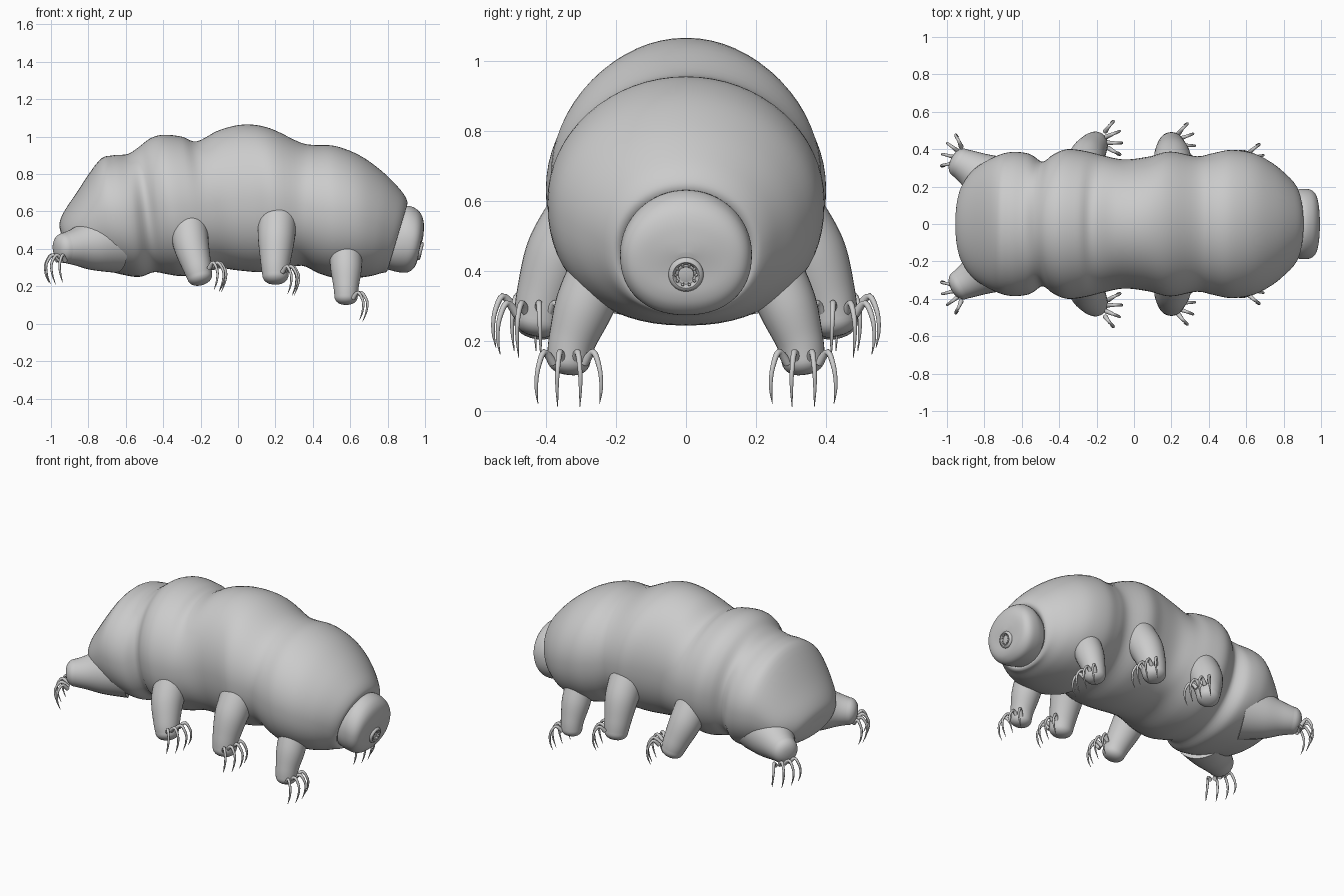
import bpy, bmesh, math
from mathutils import Vector

if "Cube" in bpy.data.objects:
    bpy.data.objects.remove(bpy.data.objects["Cube"])


def catmull(points, steps):
    """Smoothly resample a list of equal-length number tuples."""
    out = []
    n = len(points)
    for i in range(n - 1):
        a, b, c, d = (points[max(0, min(n - 1, j))] for j in (i - 1, i, i + 1, i + 2))
        for s in range(steps):
            t = s / steps
            out.append([0.5 * (2 * q + (r - p) * t + (2 * p - 5 * q + 4 * r - u) * t * t
                               + (3 * q - p - 3 * r + u) * t ** 3)
                        for p, q, r, u in zip(a, b, c, d)])
    out.append(list(points[-1]))
    return out


def loft(bm, rings):
    """Skin a list of rings and close both ends."""
    loops = [[bm.verts.new(p) for p in ring] for ring in rings]
    n = len(loops[0])
    for a, b in zip(loops, loops[1:]):
        for i in range(n):
            j = (i + 1) % n
            bm.faces.new((a[i], a[j], b[j], b[i]))
    bm.faces.new(loops[0][::-1])
    bm.faces.new(loops[-1])


def tube_rings(path, sides):
    """Round rings across a path of (x, y, z, radius)."""
    pts = [Vector(p[:3]) for p in path]
    rings = []
    for i, p in enumerate(path):
        d = (pts[min(i + 1, len(pts) - 1)] - pts[max(i - 1, 0)]).normalized()
        ref = Vector((0, 1, 0)) if abs(d.y) < 0.8 else Vector((1, 0, 0))
        u = d.cross(ref).normalized()
        v = d.cross(u)
        rings.append([pts[i] + p[3] * (u * math.cos(a) + v * math.sin(a))
                      for a in (2 * math.pi * k / sides for k in range(sides))])
    return rings


def finish(name, bm, mirror=False, angle=60):
    bmesh.ops.recalc_face_normals(bm, faces=bm.faces)
    mesh = bpy.data.meshes.new(name)
    bm.to_mesh(mesh)
    bm.free()
    ob = bpy.data.objects.new(name, mesh)
    bpy.context.collection.objects.link(ob)
    if mirror:
        ob.modifiers.new("Mirror", 'MIRROR').use_axis = (False, True, False)
    bpy.ops.object.select_all(action='DESELECT')
    ob.select_set(True)
    bpy.context.view_layer.objects.active = ob
    bpy.ops.object.shade_smooth_by_angle(angle=math.radians(angle))
    return ob


def body_part(name, stations, steps):
    """Loft oval sections given as (top x, top z, bottom x, bottom z, half width)."""
    rings = []
    for xt, zt, xb, zb, w in catmull(stations, steps):
        ring = []
        for k in range(64):
            a = 2 * math.pi * k / 64
            c, s = math.cos(a), math.sin(a)
            e = 1.0 if s > 0 else 0.9          # belly slightly squarer than the back
            t = 0.5 + 0.5 * math.copysign(abs(s) ** e, s)
            ring.append((xb + (xt - xb) * t, w * math.copysign(abs(c) ** e, c), zb + (zt - zb) * t))
        rings.append(ring)
    bm = bmesh.new()
    loft(bm, rings)
    return finish(name, bm)


# Segmented body, tail to neck rim
body_part("body", [
    (-.945, .48, -.935, .44, .04), (-.955, .53, -.91, .38, .15), (-.935, .59, -.87, .345, .23),
    (-.87, .69, -.81, .315, .305), (-.745, .87, -.72, .29, .365), (-.67, .90, -.63, .265, .385),
    (-.59, .907, -.53, .25, .375), (-.53, .945, -.45, .275, .333), (-.47, .99, -.38, .265, .375),
    (-.40, 1.01, -.31, .255, .40), (-.30, 1.0, -.22, .265, .39), (-.22, .975, -.10, .295, .365),
    (-.10, 1.035, 0, .285, .345), (.035, 1.065, .12, .275, .36), (.17, 1.045, .22, .285, .387),
    (.33, .97, .34, .31, .362), (.41, .955, .43, .27, .378), (.52, .95, .52, .245, .396),
    (.65, .90, .63, .245, .378), (.77, .815, .71, .255, .325), (.865, .72, .765, .27, .26),
    (.903, .66, .79, .275, .22), (.90, .625, .80, .29, .195), (.87, .60, .79, .31, .17)], 5)

# Blunt snout seated in the neck rim
body_part("snout", [
    (.86, .61, .80, .29, .17), (.91, .63, .855, .276, .186), (.955, .612, .905, .274, .187),
    (.982, .58, .938, .295, .172), (.993, .54, .957, .33, .14), (.993, .49, .967, .38, .08),
    (.988, .45, .976, .42, .02)], 5)

# Mouth: turned ring with a sunken centre and a circle of small teeth
bm = bmesh.new()
profile = [(.05, -.03), (.05, .006), (.046, .014), (.038, .016), (.031, .01),
           (.028, -.004), (.024, -.004), (.022, .006), (.012, .008), (.002, .008)]
loft(bm, [[(h, r * math.cos(a), r * math.sin(a)) for a in (2 * math.pi * k / 40 for k in range(40))]
          for r, h in profile])
for k in range(10):
    a = 2 * math.pi * k / 10
    c, s = math.cos(a), math.sin(a)
    loft(bm, tube_rings([(.004, .034 * c, .034 * s, .005), (.014, .029 * c, .029 * s, .004),
                         (.014, .023 * c, .023 * s, .001)], 8))
mouth = finish("mouth", bm, angle=50)
mouth.location = (.968, 0, .39)
mouth.rotation_euler = (0, math.radians(14), 0)


def leg(name, path):
    """Tapering limb ending in a rounded foot."""
    pts = catmull(path, 6)
    end, r = Vector(pts[-1][:3]), pts[-1][3]
    d = (end - Vector(pts[-2][:3])).normalized()
    for k in range(1, 8):
        a = math.pi / 2 * k / 7.3
        pts.append([*(end + d * r * .7 * math.sin(a)), r * math.cos(a) ** .8])
    bm = bmesh.new()
    loft(bm, tube_rings(pts, 32))
    finish(name, bm, mirror=True)


def claws(name, centre, forward):
    """Four hooked claws fanned across the foot."""
    c, f, up = Vector(centre), Vector(forward).normalized(), Vector((0, 0, 1))
    side = up.cross(f)
    bm = bmesh.new()
    for t in (-1, -.36, .36, 1):
        reach = 1 - .3 * abs(t)
        ctrl = [c + f * .025 + side * t * .045 - up * .01,
                c + f * .075 * reach + side * t * .07 + up * .022,
                c + f * .112 * reach + side * t * .088 - up * .025,
                c + f * .108 * reach + side * t * .093 - up * .08,
                c + f * .085 * reach + side * t * .088 - up * (.14 - .015 * abs(t))]
        radii = (.013, .009, .007, .005, .001)
        loft(bm, tube_rings(catmull([(*p, r) for p, r in zip(ctrl, radii)], 5), 10))
    finish(name, bm, mirror=True)


# Four pairs of legs
leg("front_legs", [(.575, .24, .42, .085), (.578, .29, .30, .084), (.578, .325, .20, .068), (.578, .335, .145, .062)])
leg("second_legs", [(.21, .29, .56, .105), (.205, .36, .45, .098), (.20, .405, .33, .08), (.20, .422, .26, .07)])
leg("third_legs", [(-.265, .29, .53, .10), (-.25, .36, .42, .095), (-.22, .41, .31, .078), (-.205, .427, .255, .068)])
leg("rear_legs", [(-.68, .18, .44, .17), (-.79, .245, .42, .135), (-.87, .295, .41, .10), (-.925, .325, .405, .082)])

# Claws for each pair
claws("front_claws", (.59, .335, .145), (1, 0, 0))
claws("second_claws", (.22, .435, .285), (1, .15, 0))
claws("third_claws", (-.17, .445, .305), (1, .2, 0))
claws("rear_claws", (-.92, .36, .345), (-.9, .42, 0))
